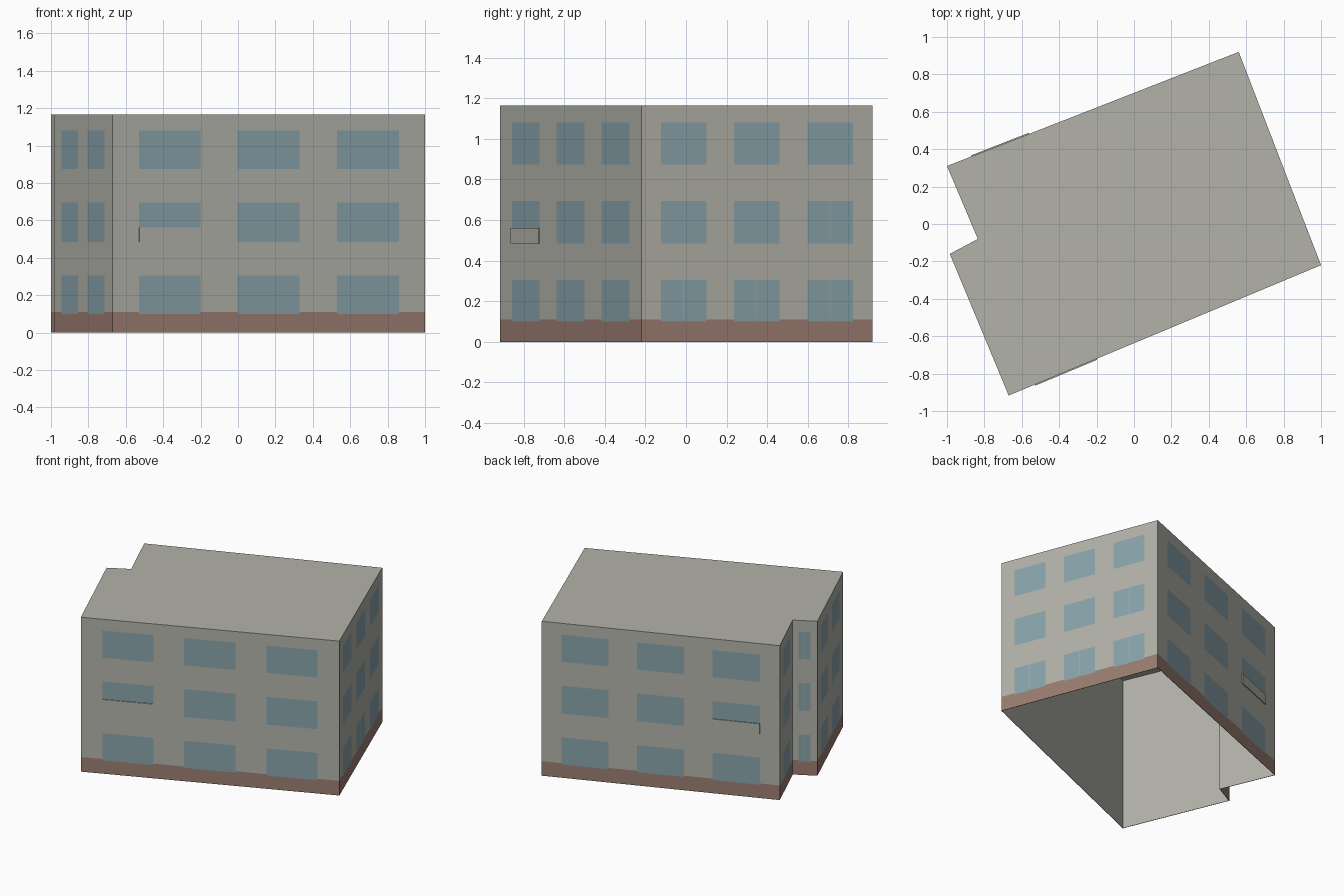
import bpy, bmesh
from mathutils import Vector

cube = bpy.data.objects.get("Cube")
if cube:
    bpy.data.objects.remove(cube, do_unlink=True)


def material(name, colour):
    m = bpy.data.materials.new(name)
    m.use_nodes = True
    m.diffuse_color = (*colour, 1)
    m.node_tree.nodes["Principled BSDF"].inputs["Base Color"].default_value = (*colour, 1)
    return m


GLASS, BRICK, WALL = 0, 1, 2
materials = [material("window blue", (0.248, 0.367, 0.407)),
             material("plinth brown", (0.325, 0.205, 0.163)),
             material("wall grey", (0.448, 0.448, 0.40))]

HEIGHT, PLINTH, GAP = 1.165, 0.11, 0.003
ROWS = [(0.10, 0.305), (0.485, 0.695), (0.875, 1.08)]
THREE = [(0.084, 0.281), (0.40, 0.598), (0.718, 0.916)]

# Each wall: start corner, window spans along it, and split windows (span, rows)
WALLS = [
    ((-0.67, -0.917), THREE, {}),                                   # front
    ((1.0, -0.22), THREE, {0: [0], 1: [0], 2: [0, 1]}),             # right
    ((0.56, 0.92), THREE, {}),                                      # back
    ((-1.0, 0.31), [(0.25, 0.77)], {}),                             # recess side
    ((-0.835, -0.08), [(0.24, 0.72)], {0: [0, 1, 2]}),              # recess return
    ((-0.985, -0.16), [(0.13, 0.41), (0.57, 0.86)], {}),            # left
]


def finish(name, bm):
    mesh = bpy.data.meshes.new(name)
    bm.to_mesh(mesh)
    bm.free()
    for m in materials:
        mesh.materials.append(m)
    obj = bpy.data.objects.new(name, mesh)
    bpy.context.collection.objects.link(obj)
    return obj


def wall_ends(i):
    return Vector((*WALLS[i][0], 0)), Vector((*WALLS[(i + 1) % len(WALLS)][0], 0))


def cell_material(u, z, spans, splits, half):
    """Window, plinth or wall, from the position on the wall."""
    for s, (u0, u1) in enumerate(spans):
        for r, (z0, z1) in enumerate(ROWS):
            if u0 < u < u1 and z0 < z < z1:
                on_split = r in splits.get(s, []) and abs(u - (u0 + u1) / 2) < half
                if not on_split:
                    return GLASS
    return BRICK if z < PLINTH else WALL


# Building shell: every wall is cut along its window edges, then coloured
bm = bmesh.new()
z_cuts = sorted({0, PLINTH, HEIGHT} | {z for row in ROWS for z in row})
roof_points = []
for i, (corner, spans, splits) in enumerate(WALLS):
    a, b = wall_ends(i)
    half = GAP / (b - a).length / 2
    u_cuts = {0, 1} | {u for span in spans for u in span}
    for s in splits:
        middle = sum(spans[s]) / 2
        u_cuts |= {middle - half, middle + half}
    u_cuts = sorted(u_cuts)
    grid = [[bm.verts.new(a.lerp(b, u) + Vector((0, 0, z))) for z in z_cuts] for u in u_cuts]
    roof_points += [column[-1].co.copy() for column in grid[:-1]]
    for j in range(len(u_cuts) - 1):
        for k in range(len(z_cuts) - 1):
            face = bm.faces.new((grid[j][k], grid[j + 1][k], grid[j + 1][k + 1], grid[j][k + 1]))
            face.material_index = cell_material((u_cuts[j] + u_cuts[j + 1]) / 2,
                                                (z_cuts[k] + z_cuts[k + 1]) / 2,
                                                spans, splits, half)
roof = bm.faces.new([bm.verts.new(p) for p in roof_points])
roof.material_index = WALL
bmesh.ops.remove_doubles(bm, verts=bm.verts, dist=0.0005)
shell = finish("building_shell", bm)

# Thin plain lining inside; the underside stays open
lining = shell.modifiers.new("lining", "SOLIDIFY")
lining.thickness = 0.003
lining.offset = -1
lining.material_offset = WALL
lining.material_offset_rim = 0


# Shallow parapet panels over the lower part of one middle window
def panel(name, wall, span):
    a, b = wall_ends(wall)
    along = (b - a).normalized()
    out = along.cross(Vector((0, 0, 1))) * 0.006
    base = [a.lerp(b, span[0]), a.lerp(b, span[1])]
    base += [base[1] + out, base[0] + out]
    bm = bmesh.new()
    face = bm.faces.new([bm.verts.new(p + Vector((0, 0, 0.485))) for p in base])
    top = bmesh.ops.extrude_face_region(bm, geom=[face])["geom"]
    bmesh.ops.translate(bm, vec=(0, 0, 0.077),
                        verts=[v for v in top if isinstance(v, bmesh.types.BMVert)])
    bmesh.ops.recalc_face_normals(bm, faces=bm.faces)
    for f in bm.faces:
        f.material_index = WALL
    finish(name, bm)


panel("front_parapet_panel", 0, THREE[0])
panel("back_parapet_panel", 2, THREE[2])
